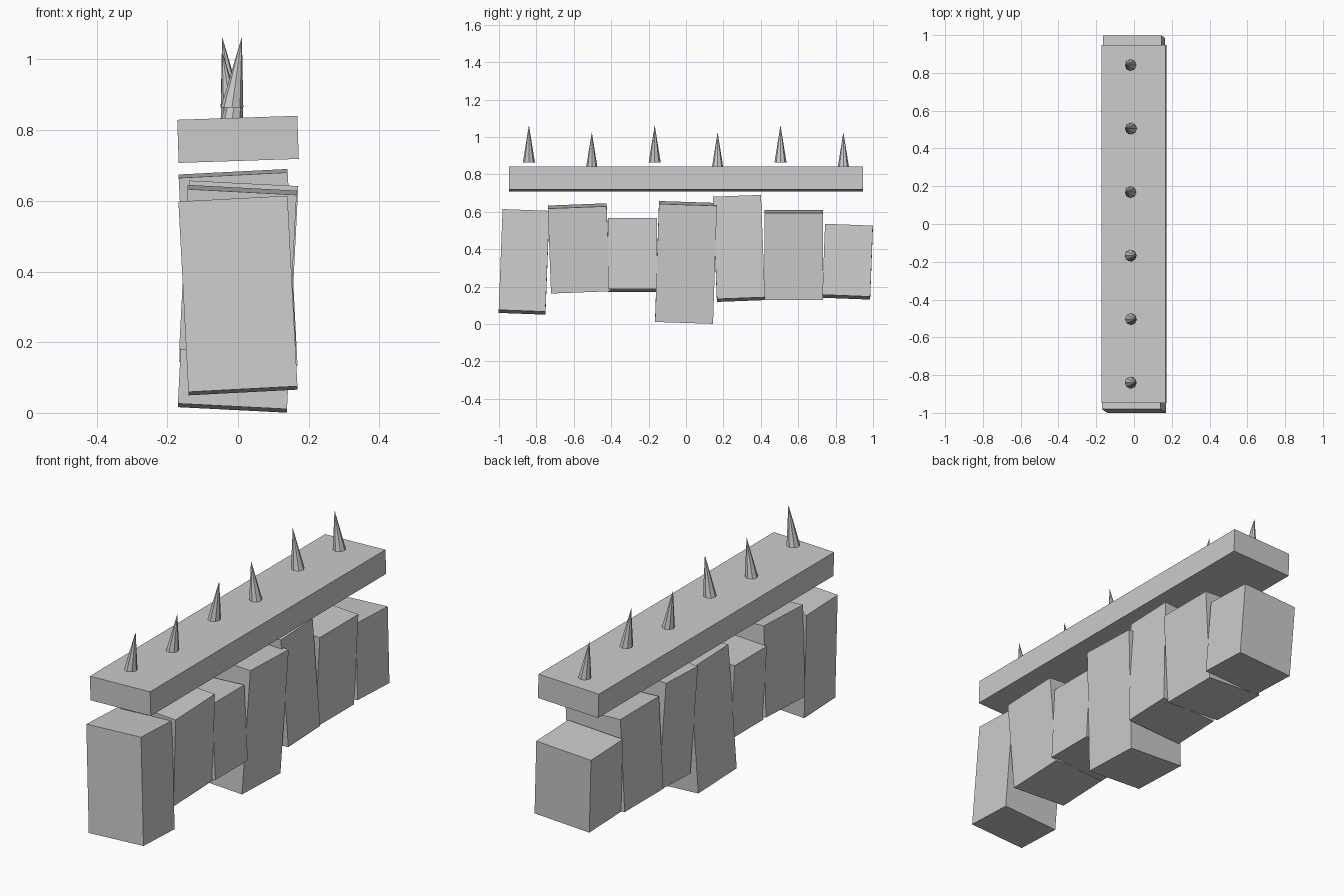
import bpy
from math import radians
from mathutils import Matrix

if "Cube" in bpy.data.objects:
    bpy.data.objects.remove(bpy.data.objects["Cube"])


def box(name, size, loc, tilt_x=0, tilt_y=0):
    bpy.ops.mesh.primitive_cube_add(size=1)
    o = bpy.context.object
    o.name = name
    o.data.transform(Matrix.Diagonal((*size, 1)))
    o.location = loc
    o.rotation_euler = (radians(tilt_x), radians(tilt_y), 0)
    return o


# Row of uneven hanging stones: y, z, width, height, tilt about x, tilt about y
stones = [
    (-0.866, 0.332, 0.25, 0.54, -2.2, -3),
    (-0.573, 0.404, 0.315, 0.455, 2.2, 3),
    (-0.286, 0.369, 0.26, 0.38, 0, -3),
    (0.0, 0.329, 0.31, 0.632, -1.9, 2.9),
    (0.283, 0.404, 0.257, 0.548, 2.2, -2.9),
    (0.576, 0.369, 0.311, 0.466, 0, 3),
    (0.864, 0.333, 0.256, 0.38, -2.2, -3),
]
for i, (y, z, w, h, tx, ty) in enumerate(stones):
    box(f"stone_{i + 1}", (0.309, w, h), (0, y, z), tx, ty)

# Slightly tilted capping slab
box("cap_slab", (0.34, 1.895, 0.122), (0, 0, 0.774), 0, -1.9)

# Spikes with flat bases, alternating in height, leaning right then left
for i in range(6):
    bpy.ops.mesh.primitive_cone_add(vertices=8, radius1=0.032, radius2=0, depth=0.2)
    o = bpy.context.object
    o.name = f"spike_{i + 1}"
    lean = 0.028 if i < 3 else -0.028
    for v in o.data.vertices:
        if v.co.z > 0:
            v.co.x += lean
    base = 0.864 if i % 2 == 0 else 0.826
    o.location = (-0.017, -0.84 + i * 0.3363, base + 0.1)
